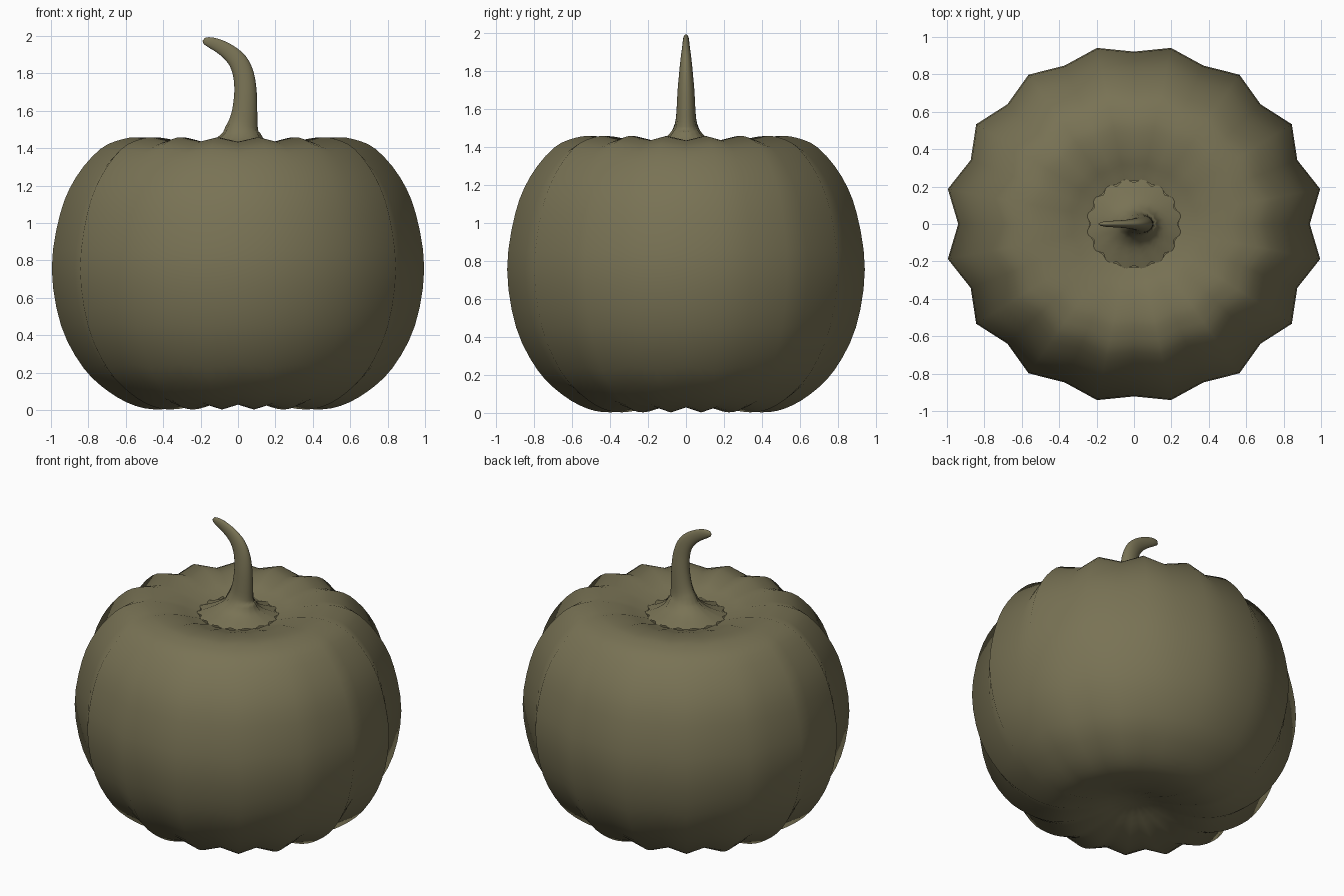
import bpy, math
from mathutils import Vector

if "Cube" in bpy.data.objects:
    bpy.data.objects.remove(bpy.data.objects["Cube"])

SEG = 32            # 16 ribs: odd points are crests, even points are grooves
MID = 0.755         # height of the widest ring

olive = bpy.data.materials.new("olive skin")
olive.diffuse_color = (0.19, 0.17, 0.09, 1)
olive.use_nodes = True
olive.node_tree.nodes["Principled BSDF"].inputs["Base Color"].default_value = olive.diffuse_color


def smooth_path(pts, steps):
    """Catmull-Rom curve through tuples of any size."""
    out = []
    for i in range(len(pts) - 1):
        p = [pts[max(0, min(len(pts) - 1, i + k))] for k in (-1, 0, 1, 2)]
        for s in range(steps):
            t = s / steps
            out.append(tuple(0.5 * (2 * b + (c - a) * t + (2 * a - 5 * b + 4 * c - d) * t * t
                                    + (3 * b - a - 3 * c + d) * t ** 3)
                             for a, b, c, d in zip(*p)))
    return out + [pts[-1]]


def loft(name, rings, cap_start, cap_end):
    """Skin a list of closed rings, with optional centre points closing the ends."""
    verts = [v for r in rings for v in r]
    faces = []
    for i in range(len(rings) - 1):
        for j in range(SEG):
            k = (j + 1) % SEG
            a, b = i * SEG, (i + 1) * SEG
            faces.append((a + j, a + k, b + k, b + j))
    if cap_start is not None:
        verts.append(cap_start)
        faces += [((j + 1) % SEG, j, len(verts) - 1) for j in range(SEG)]
    if cap_end is not None:
        verts.append(cap_end)
        o = (len(rings) - 1) * SEG
        faces += [(o + j, o + (j + 1) % SEG, len(verts) - 1) for j in range(SEG)]
    me = bpy.data.meshes.new(name)
    me.from_pydata(verts, [], faces)
    me.materials.append(olive)
    me.shade_smooth()
    ob = bpy.data.objects.new(name, me)
    bpy.context.collection.objects.link(ob)
    return ob


# Pumpkin body: (radius, height) of the rib crests, from the base dimple to the stem hollow
profile = [(0.03, 0.085), (0.12, 0.07), (0.27, 0.025), (0.42, 0.003), (0.55, 0.022),
           (0.69, 0.095), (0.83, 0.225), (0.95, 0.45), (1.0, 0.755), (0.955, 1.05),
           (0.87, 1.245), (0.74, 1.395), (0.62, 1.448), (0.52, 1.458), (0.40, 1.442),
           (0.31, 1.413), (0.25, 1.395)]
body = []
for r, z in smooth_path(profile, 3):
    ring = []
    for j in range(SEG):
        a = math.tau * j / SEG
        f, zz = 1, z
        if j % 2 == 0:
            f = 0.926 + 0.034 * math.sin(a) ** 2
            zz = MID + (z - MID) * (1 - 0.034 * min(1, r / 0.4))
        ring.append((1.015 * r * f * math.cos(a), 0.96 * r * f * math.sin(a), zz))
    body.append(ring)
loft("pumpkin_body", body, (0, 0, 0.087), None)

# Stem: (centre x, centre z, half width in the bend plane, half width in y)
stem = [(0, 1.392, 0.262, 0.25), (0.0, 1.43, 0.165, 0.14), (0.015, 1.47, 0.112, 0.088),
        (0.025, 1.52, 0.084, 0.06), (0.036, 1.6, 0.068, 0.05), (0.04, 1.7, 0.060, 0.044),
        (0.030, 1.79, 0.056, 0.036), (0.002, 1.86, 0.051, 0.029), (-0.045, 1.91, 0.043, 0.022),
        (-0.10, 1.945, 0.036, 0.018), (-0.15, 1.966, 0.028, 0.015), (-0.18, 1.973, 0.017, 0.009)]
path = smooth_path(stem, 3)
rings = []
for i, (x, z, w, d) in enumerate(path):
    a, b = path[max(0, i - 1)], path[min(len(path) - 1, i + 1)]
    t = Vector((b[0] - a[0], 0, b[1] - a[1])).normalized()
    if z < 1.5:
        t = Vector((0, 0, 1))
    side = Vector((t.z, 0, -t.x))
    rib = 0.12 * max(0, min(1, (1.62 - z) / 0.2))     # ribs fade out up the stem
    ring = []
    for j in range(SEG):
        ang = math.tau * j / SEG
        f = 1 - rib if j % 2 == 0 else 1
        ring.append(Vector((x, 0, z)) + side * (w * f * math.cos(ang))
                    + Vector((0, d * f * math.sin(ang), 0)))
    rings.append(ring)
loft("stem", rings, None, (-0.19, 0, 1.973))
